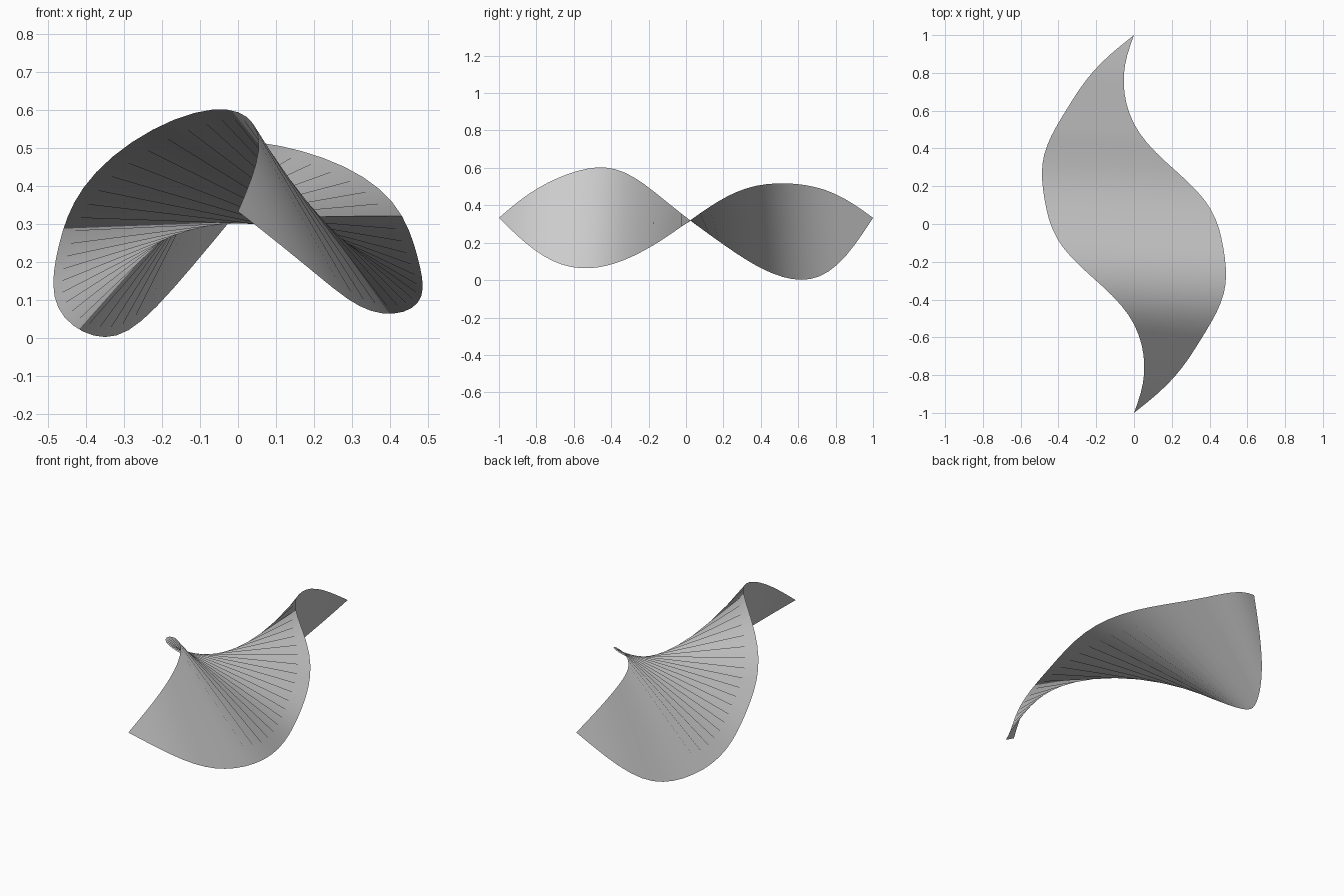
import bpy
import bmesh
from math import pi, sin

if "Cube" in bpy.data.objects:
    bpy.data.objects.remove(bpy.data.objects["Cube"], do_unlink=True)

ROWS = 40
HARMONICS = 8
TIP_HEIGHT = .333
SKEW = .025

# Edge profiles sampled at even steps along the sheet, from front tip to back tip
EDGE_X = [0, .22, .365, .46, .49, .435, .315, .09, -.025, -.055, 0]
EDGE_Z = [.333, .155, .067, .085, .17, .305, .435, .51, .512, .46, .333]
OTHER_Z = [.333, .487, .577, .598, .495, .337, .19, .065, .002, .075, .333]


def wave_curve(values, base):
    """Smooth curve through evenly spaced values that start and end at base."""
    steps = len(values) - 1
    weights = [2 / steps * sum((v - base) * sin(k * pi * n / steps)
                               for n, v in enumerate(values))
               for k in range(1, HARMONICS + 1)]
    return lambda y: base + sum(w * sin(k * pi * (y + 1) / 2)
                                for k, w in enumerate(weights, 1))


def make_material(name, colour):
    material = bpy.data.materials.new(name)
    material.use_nodes = True
    material.diffuse_color = colour
    material.node_tree.nodes["Principled BSDF"].inputs["Base Color"].default_value = colour
    return material


edge_x = wave_curve(EDGE_X, 0)
edge_z = wave_curve(EDGE_Z, TIP_HEIGHT)
other_z = wave_curve(OTHER_Z, TIP_HEIGHT)

# Twisted sheet: one straight ruling per row joins the two edges, which meet at both tips
bm = bmesh.new()
rows = []
for r in range(ROWS + 1):
    y = 2 * r / ROWS - 1
    skew = SKEW * (1 - y * y)
    near_y, far_y = y - skew, y + skew
    first = bm.verts.new((edge_x(near_y), near_y, edge_z(near_y)))
    if r in (0, ROWS):
        rows.append((first, first))
    else:
        second = bm.verts.new((-edge_x(-far_y), far_y, other_z(far_y)))
        rows.append((second, first))

for (a, b), (d, c) in zip(rows, rows[1:]):
    bm.faces.new(list(dict.fromkeys((a, b, c, d))))

mesh = bpy.data.meshes.new("twisted_sheet")
bm.to_mesh(mesh)
bm.free()
mesh.materials.append(make_material("light grey", (.6, .6, .6, 1)))
mesh.shade_smooth()
sheet = bpy.data.objects.new("twisted_sheet", mesh)
bpy.context.collection.objects.link(sheet)
